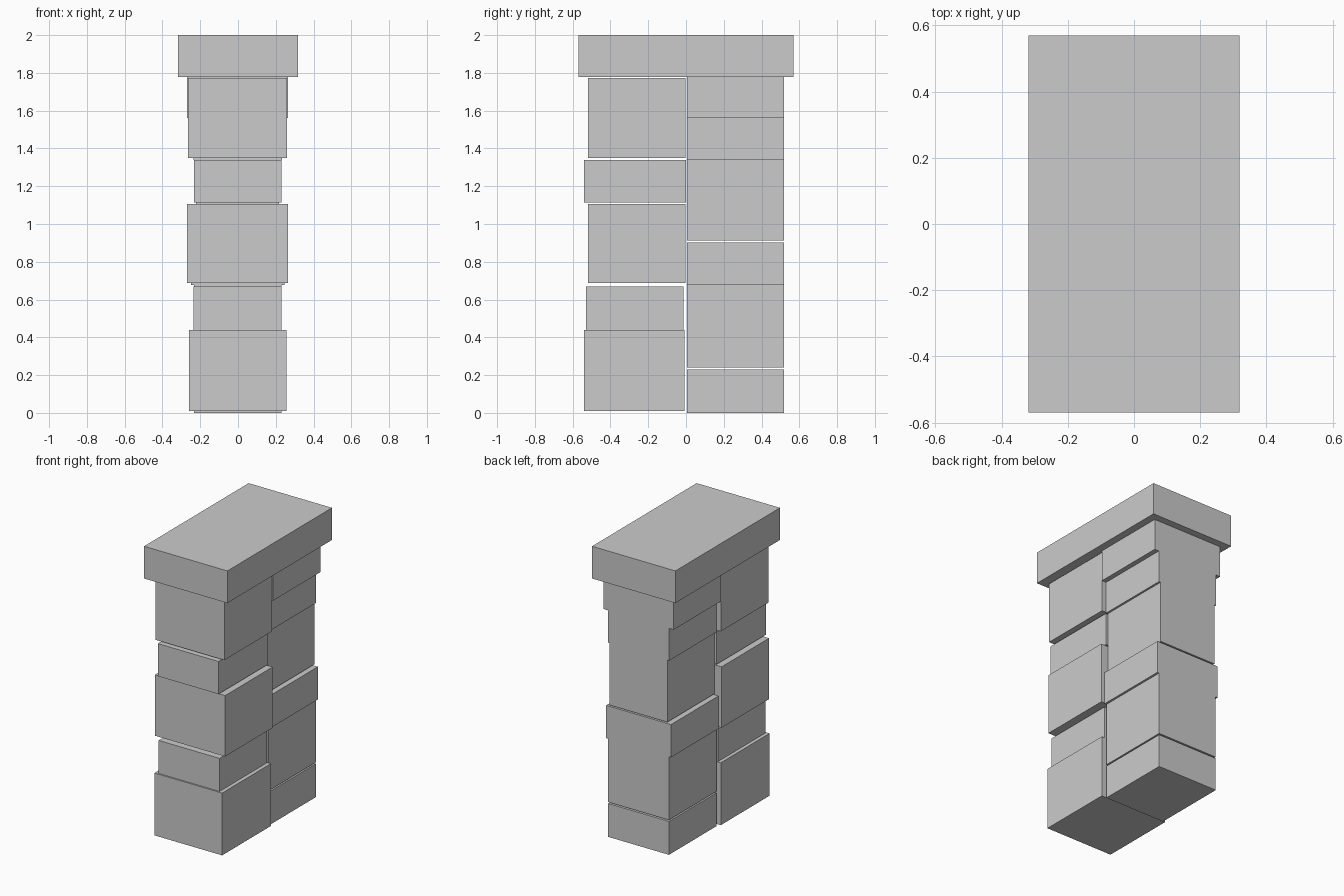
import bpy, bmesh
from mathutils import Vector

if "Cube" in bpy.data.objects:
    bpy.data.objects.remove(bpy.data.objects["Cube"])


def block(name, x, y, z):
    """Axis-aligned stone from (min, max) ranges."""
    lo, hi = Vector((x[0], y[0], z[0])), Vector((x[1], y[1], z[1]))
    bm = bmesh.new()
    bmesh.ops.create_cube(bm, size=1)
    bmesh.ops.scale(bm, vec=hi - lo, verts=bm.verts)
    mesh = bpy.data.meshes.new(name)
    bm.to_mesh(mesh)
    bm.free()
    ob = bpy.data.objects.new(name, mesh)
    ob.location = (lo + hi) / 2
    bpy.context.collection.objects.link(ob)


# Front stack of stones: x range, y range, z range
front = [
    ((-0.26, 0.257), (-0.54, -0.008), (0.01, 0.44)),
    ((-0.235, 0.23), (-0.53, -0.013), (0.44, 0.668)),
    ((-0.27, 0.266), (-0.52, -0.002), (0.687, 1.107)),
    ((-0.234, 0.23), (-0.54, 0.0), (1.115, 1.34)),
    ((-0.264, 0.26), (-0.52, -0.002), (1.35, 1.772)),
]
for i, r in enumerate(front):
    block(f"front_stone_{i + 1}", *r)

# Back stack of stones: x range, z range (all share one depth)
back = [
    ((-0.234, 0.23), (0.0, 0.23)),
    ((-0.234, 0.23), (0.24, 0.677)),
    ((-0.25, 0.245), (0.677, 0.903)),
    ((-0.222, 0.218), (0.912, 1.34)),
    ((-0.236, 0.232), (1.34, 1.562)),
    ((-0.27, 0.266), (1.562, 1.778)),
]
for i, (x, z) in enumerate(back):
    block(f"back_stone_{i + 1}", x, (0.004, 0.52), z)

# Overhanging cap stone
block("cap_stone", (-0.318, 0.318), (-0.57, 0.57), (1.778, 2.0))
